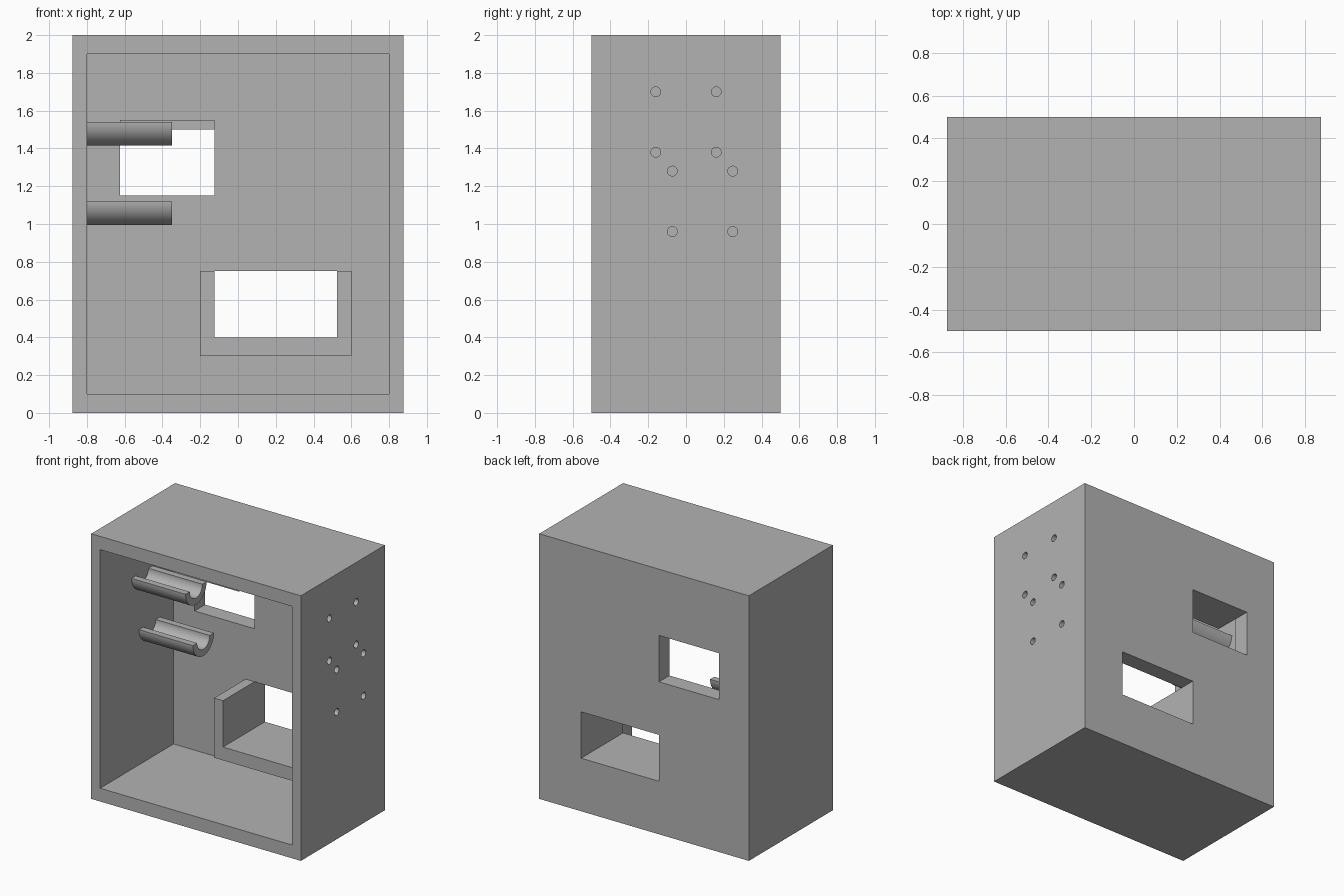
import bpy
import bmesh
import math
from mathutils import Matrix, Vector

default = bpy.data.objects.get("Cube")
if default:
    bpy.data.objects.remove(default, do_unlink=True)

grey = bpy.data.materials.new("plain grey")
grey.use_nodes = True
GREY = (0.45, 0.45, 0.45, 1)
grey.diffuse_color = GREY
grey.node_tree.nodes["Principled BSDF"].inputs["Base Color"].default_value = GREY


def finish(name, bm):
    bmesh.ops.recalc_face_normals(bm, faces=bm.faces)
    mesh = bpy.data.meshes.new(name)
    bm.to_mesh(mesh)
    bm.free()
    mesh.materials.append(grey)
    obj = bpy.data.objects.new(name, mesh)
    bpy.context.collection.objects.link(obj)
    return obj


def box(name, x, y, z):
    """Box from (min, max) ranges on each axis."""
    bm = bmesh.new()
    bmesh.ops.create_cube(bm, size=1)
    for v in bm.verts:
        v.co = Vector([(r[0] + r[1]) / 2 + c * (r[1] - r[0])
                       for r, c in zip((x, y, z), v.co)])
    return finish(name, bm)


def select_only(obj):
    bpy.ops.object.select_all(action="DESELECT")
    obj.select_set(True)
    bpy.context.view_layer.objects.active = obj


def cut(target, cutter):
    """Subtract the cutter from the target, then discard the cutter."""
    mod = target.modifiers.new("cut", "BOOLEAN")
    mod.operation = "DIFFERENCE"
    mod.solver = "EXACT"
    mod.object = cutter
    select_only(target)
    bpy.ops.object.modifier_apply(modifier=mod.name)
    bpy.data.objects.remove(cutter, do_unlink=True)


def smooth(obj):
    select_only(obj)
    bpy.ops.object.shade_smooth_by_angle(angle=math.radians(30))


# Main dimensions
HALF_W, HALF_D, HEIGHT = 0.875, 0.5, 2.0
INNER_W, INNER_BACK = 0.8, 0.375
THROUGH = (0.3, 0.6)

# Cabinet, hollow and open at the front
cabinet = box("cabinet", (-HALF_W, HALF_W), (-HALF_D, HALF_D), (0, HEIGHT))
cut(cabinet, box("cavity", (-INNER_W, INNER_W), (-0.6, INNER_BACK), (0.1, 1.9)))

# Two windows in the back wall
cut(cabinet, box("upper_window", (-0.625, -0.125), THROUGH, (1.15, 1.5)))
cut(cabinet, box("lower_window", (-0.125, 0.525), THROUGH, (0.4, 0.75)))

# Centres (y, z) shared by the cradles and the screw hole groups
centres = {"upper": (0.0, 1.54), "lower": (0.0875, 1.12)}

# Four screw holes around each centre, through the left wall
for cy, cz in centres.values():
    for dy in (-0.16, 0.16):
        for dz in (-0.16, 0.16):
            bm = bmesh.new()
            place = (Matrix.Translation((0.84, cy + dy, cz + dz))
                     @ Matrix.Rotation(math.pi / 2, 4, "Y"))
            bmesh.ops.create_cone(bm, cap_ends=True, segments=32, radius1=0.026,
                                  radius2=0.026, depth=0.2, matrix=place)
            cut(cabinet, finish("screw_hole", bm))
smooth(cabinet)


def cradle(name, cy, cz, outer=0.125, inner=0.075, steps=32):
    """Half pipe, open upwards, standing out from the right wall."""
    bm = bmesh.new()
    rings = []
    for x in (-INNER_W, -0.35):
        rings.append([[bm.verts.new((x, cy + r * math.cos(a), cz - r * math.sin(a)))
                       for a in (math.pi * i / steps for i in range(steps + 1))]
                      for r in (outer, inner)])
    (o0, i0), (o1, i1) = rings
    for k in range(steps):
        for a, b in ((o0, o1), (o1, i1), (i1, i0), (i0, o0)):
            bm.faces.new((a[k], a[k + 1], b[k + 1], b[k]))
    for k in (0, steps):
        bm.faces.new((o0[k], o1[k], i1[k], i0[k]))
    smooth(finish(name, bm))


for side, (cy, cz) in centres.items():
    cradle(side + "_cradle", cy, cz)

# Thin shelf over the upper window
box("window_shelf", (-0.625, -0.125), (0.19, INNER_BACK), (1.5, 1.55))

# Open-topped tray in front of the lower window
tray = box("tray", (-0.2, 0.6), (0.0, INNER_BACK), (0.3, 0.75))
cut(tray, box("tray_space", (-0.125, 0.525), (-0.1, 0.5), (0.4, 0.9)))
